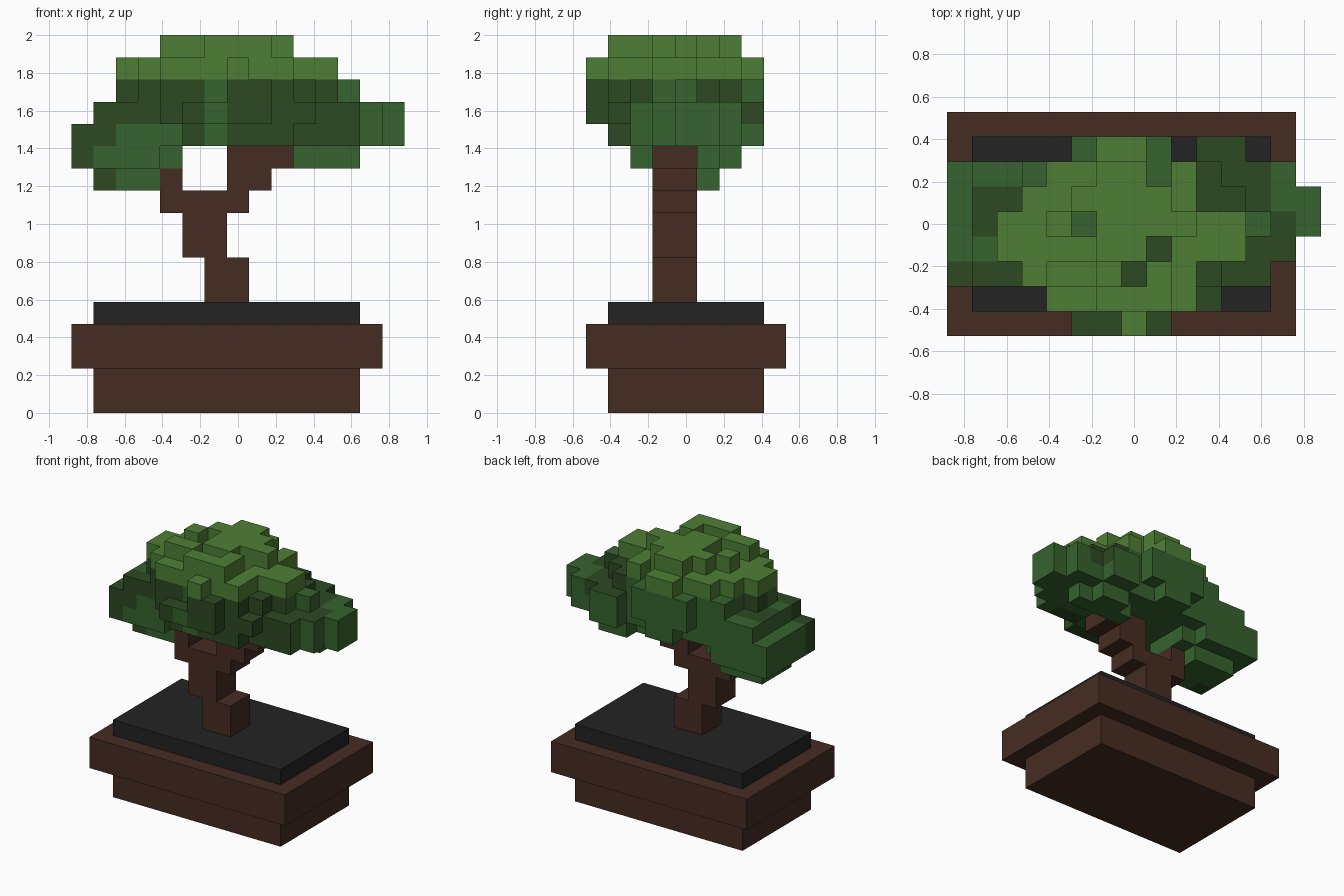
import bpy, bmesh
from mathutils import Vector

if "Cube" in bpy.data.objects:
    bpy.data.objects.remove(bpy.data.objects["Cube"])

U = 2 / 17  # edge length of one block


def lin(c):
    c /= 255
    return c / 12.92 if c <= 0.04045 else ((c + 0.055) / 1.055) ** 2.4


def material(name, r, g, b):
    m = bpy.data.materials.new(name)
    m.diffuse_color = (lin(r), lin(g), lin(b), 1)
    m.use_nodes = True
    m.node_tree.nodes["Principled BSDF"].inputs["Base Color"].default_value = m.diffuse_color
    return m


BROWN = material("brown", 70, 44, 34)
SOIL = material("dark soil", 35, 35, 35)
LIGHT = material("light leaf green", 79, 127, 53)
MID = material("leaf green", 54, 99, 46)
DARK = material("dark leaf green", 44, 73, 34)


def span(k, *rects):
    """Blocks of layer k from inclusive rectangles (i0, i1, j0, j1)."""
    return {(i, j, k) for a, b, c, d in rects
            for i in range(a, b + 1) for j in range(c, d + 1)}


def rows(k, first, *spans):
    """Blocks of layer k, one inclusive i-range per row starting at row 'first'."""
    return {(i, first + n, k) for n, (a, b) in enumerate(spans)
            for i in range(a, b + 1)}


SIDES = {
    (1, 0, 0): ((1, 0, 0), (1, 1, 0), (1, 1, 1), (1, 0, 1)),
    (-1, 0, 0): ((0, 0, 0), (0, 0, 1), (0, 1, 1), (0, 1, 0)),
    (0, 1, 0): ((0, 1, 0), (0, 1, 1), (1, 1, 1), (1, 1, 0)),
    (0, -1, 0): ((0, 0, 0), (1, 0, 0), (1, 0, 1), (0, 0, 1)),
    (0, 0, 1): ((0, 0, 1), (1, 0, 1), (1, 1, 1), (0, 1, 1)),
    (0, 0, -1): ((0, 0, 0), (0, 1, 0), (1, 1, 0), (1, 0, 0)),
}


def block_object(name, cells, mats, rule=lambda p: 0):
    """Outer skin of a set of blocks, coloured per face by a rule."""
    bm = bmesh.new()
    verts = {}
    for c in sorted(cells):
        for n, corners in SIDES.items():
            if tuple(a + b for a, b in zip(c, n)) in cells:
                continue
            quad = []
            for o in corners:
                g = tuple(a + b for a, b in zip(c, o))
                if g not in verts:
                    verts[g] = bm.verts.new(((g[0] - 7.5) * U, (g[1] - 4.5) * U, g[2] * U))
                quad.append(verts[g])
            f = bm.faces.new(quad)
            f.material_index = rule(Vector(c) + Vector((.5, .5, .5)) + Vector(n) * .5)
    me = bpy.data.meshes.new(name)
    bm.to_mesh(me)
    bm.free()
    for m in mats:
        me.materials.append(m)
    ob = bpy.data.objects.new(name, me)
    bpy.context.collection.objects.link(ob)
    return ob


def slab(name, i0, i1, j0, j1, k0, k1, mat):
    """Plain box between grid lines."""
    bm = bmesh.new()
    bmesh.ops.create_cube(bm, size=1)
    for v in bm.verts:
        v.co = (((i0 + i1) / 2 - 7.5 + v.co.x * (i1 - i0)) * U,
                ((j0 + j1) / 2 - 4.5 + v.co.y * (j1 - j0)) * U,
                ((k0 + k1) / 2 + v.co.z * (k1 - k0)) * U)
    me = bpy.data.meshes.new(name)
    bm.to_mesh(me)
    bm.free()
    me.materials.append(mat)
    bpy.context.collection.objects.link(bpy.data.objects.new(name, me))


# Pot and soil
slab("pot_base", 1, 13, 1, 8, 0, 2, BROWN)
slab("pot_rim", 0, 14, 0, 9, 2, 4, BROWN)
slab("soil", 1, 13, 1, 8, 4, 5, SOIL)

# Trunk: stepped stem that forks into two branches
trunk = set()
for k, a, b in ((5, 6, 7), (6, 6, 7), (7, 5, 6), (8, 5, 6), (9, 4, 7),
                (10, 4, 4), (10, 7, 8), (11, 7, 9)):
    trunk |= span(k, (a, b, 3, 4))
block_object("trunk", trunk, [BROWN])

# Foliage, lowest layer first
leaves = span(10, (1, 3, 3, 5))
leaves |= span(11, (0, 3, 2, 6), (4, 4, 3, 5), (9, 12, 5, 5), (10, 11, 6, 6))
leaves |= rows(12, 1, (5, 9), (0, 12), (0, 13), (0, 14), (0, 14), (0, 13), (6, 7))
leaves |= span(12, (10, 11, 7, 7))
leaves |= rows(13, 0, (5, 8), (4, 10), (1, 12), (1, 13), (1, 14), (1, 14), (1, 13), (5, 8))
leaves |= span(13, (10, 11, 7, 7))
leaves |= rows(14, 0, (7, 8), (4, 9), (3, 10), (2, 11), (2, 12), (3, 11), (3, 10), (5, 8))
# Bright crown with a few dips
leaves |= rows(15, 0, (7, 7), (4, 9), (3, 9), (2, 11), (2, 11), (3, 9), (4, 9), (6, 7))
leaves |= span(16, (4, 5, 2, 2), (6, 8, 1, 1), (8, 8, 2, 2), (6, 7, 3, 3), (4, 4, 4, 4),
               (6, 9, 4, 4), (5, 8, 5, 5), (6, 7, 6, 6))
leaves -= {(i, j, 15) for i, j in ((5, 4), (7, 2), (8, 3), (8, 6))}
leaves -= trunk

# Dark leaf clumps: centre and radius
CLUMPS = [(11.6, 6, 14, 1.9), (11, 2, 13.4, 2), (5, .8, 13.6, 1.7), (8.6, .4, 14, 1.3),
          (.4, 2.3, 12.5, 1.2), (7.8, 2.8, 15, 1.1), (2.5, 2.4, 14, 1.2),
          (1.5, 3, 10.6, 1), (8.5, 1, 12.4, 1.5), (13, 4, 13.6, .9), (2, 5, 14, 1)]


def leaf_colour(p):
    if p.z > 15:
        return 0
    return 2 if any((p - Vector(c[:3])).length < c[3] for c in CLUMPS) else 1


block_object("foliage", leaves, [LIGHT, MID, DARK], leaf_colour)
